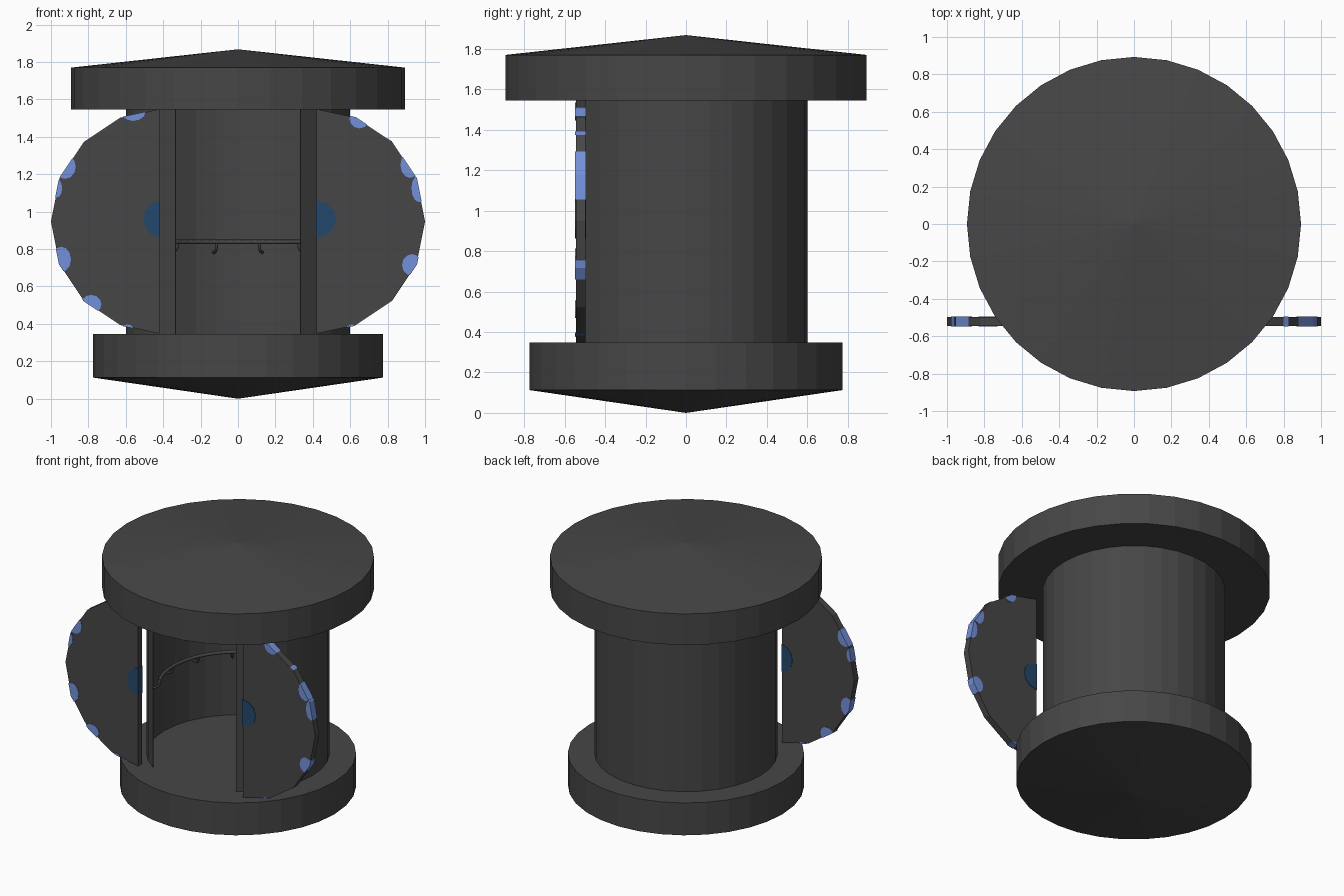
import bpy, bmesh, math
from mathutils import Vector

if "Cube" in bpy.data.objects:
    bpy.data.objects.remove(bpy.data.objects["Cube"])

def material(name, rgb):
    m = bpy.data.materials.new(name)
    m.diffuse_color = (*rgb, 1)
    m.use_nodes = True
    m.node_tree.nodes["Principled BSDF"].inputs["Base Color"].default_value = m.diffuse_color
    return m

GREY = material("charcoal", (0.062, 0.062, 0.062))
LIGHT = material("light_blue", (0.17, 0.28, 0.70))
DARK = material("deep_blue", (0.017, 0.065, 0.15))
SIDES = 32

def finish(bm, name, mat):
    bmesh.ops.recalc_face_normals(bm, faces=bm.faces)
    me = bpy.data.meshes.new(name)
    bm.to_mesh(me)
    bm.free()
    ob = bpy.data.objects.new(name, me)
    bpy.context.collection.objects.link(ob)
    me.materials.append(mat)
    return ob

def lathe(name, profile, mat):
    """Revolve an (r, z) profile around z."""
    bm = bmesh.new()
    vs = [bm.verts.new((r, 0, z)) for r, z in profile]
    es = [bm.edges.new(p) for p in zip(vs, vs[1:])]
    bmesh.ops.spin(bm, geom=vs + es, cent=(0, 0, 0), axis=(0, 0, 1),
                   angle=math.tau, steps=SIDES, use_duplicate=False)
    bmesh.ops.remove_doubles(bm, verts=bm.verts, dist=0.0005)
    return finish(bm, name, mat)

def plate(name, outline, y0, y1, mat):
    """Extrude an (x, z) outline along y."""
    bm = bmesh.new()
    a = [bm.verts.new((x, y0, z)) for x, z in outline]
    b = [bm.verts.new((x, y1, z)) for x, z in outline]
    n = len(a)
    bm.faces.new(a)
    bm.faces.new(b)
    for i in range(n):
        j = (i + 1) % n
        bm.faces.new((a[i], a[j], b[j], b[i]))
    return finish(bm, name, mat)

def clip(poly, window):
    """Clip a polygon to a convex counter-clockwise window."""
    for i, p in enumerate(window):
        q = window[(i + 1) % len(window)]
        side = lambda v: (q[0]-p[0])*(v[1]-p[1]) - (q[1]-p[1])*(v[0]-p[0])
        out = []
        for j, v in enumerate(poly):
            u = poly[j - 1]
            su, sv = side(u), side(v)
            if (su >= 0) != (sv >= 0):
                t = su / (su - sv)
                out.append((u[0] + t*(v[0]-u[0]), u[1] + t*(v[1]-u[1])))
            if sv >= 0:
                out.append(v)
        poly = out
        if not poly:
            break
    return poly

def tube(name, paths, radius):
    """Round tubes along one or more point paths."""
    cu = bpy.data.curves.new(name, 'CURVE')
    cu.dimensions = '3D'
    cu.bevel_depth = radius
    cu.bevel_resolution = 2
    cu.use_fill_caps = True
    for pts in paths:
        s = cu.splines.new('POLY')
        s.points.add(len(pts) - 1)
        for sp, p in zip(s.points, pts):
            sp.co = (*p, 1)
    cu.materials.append(GREY)
    ob = bpy.data.objects.new(name, cu)
    bpy.context.collection.objects.link(ob)

# base and roof: drums with shallow cones
lathe("base", [(0, 0.0), (0.775, 0.113), (0.775, 0.347), (0, 0.347)], GREY)
lathe("roof", [(0, 1.545), (0.893, 1.545), (0.893, 1.77), (0, 1.868)], GREY)

# cabin wall: open thin cylinder with a six-sided front gap
bm = bmesh.new()
ring = []
for k in range(SIDES - 6 + 1):
    a = math.radians(-90) + math.tau * (k + 3) / SIDES
    x, y = 0.6 * math.cos(a), 0.6 * math.sin(a)
    ring.append((bm.verts.new((x, y, 0.345)), bm.verts.new((x, y, 1.547))))
for (a, b), (c, d) in zip(ring, ring[1:]):
    bm.faces.new((a, c, d, b))
me_wall = bpy.data.meshes.new("cabin_wall")
bm.to_mesh(me_wall)
bm.free()
me_wall.materials.append(GREY)
wall = bpy.data.objects.new("cabin_wall", me_wall)
bpy.context.collection.objects.link(wall)
mod = wall.modifiers.new("thickness", 'SOLIDIFY')
mod.thickness = 0.004
mod.offset = -1

# half-disc sliding doors with blue spots on the rim and a blue grip patch
def door_outline(r):
    pts = []
    for k in range(9):
        a = math.radians(-90 + 22.5 * k)
        pts.append((max(0.4 + r * math.cos(a), 0.42 - (r - 0.6)), 0.948 + r * math.sin(a)))
    return pts

spots = {
    "left": [(.56, 1.535, .066, .05), (.925, 1.24, .058, .065), (.97, 1.125, .03, .05),
             (.945, .745, .052, .068), (.785, .505, .055, .05), (.59, .375, .03, .022)],
    "right": [(.65, 1.50, .055, .055), (.825, 1.40, .028, .025), (.92, 1.25, .052, .07),
              (.97, 1.125, .043, .075), (.93, .715, .053, .058), (.61, .375, .03, .022)],
}
for name, s in (("left", -1), ("right", 1)):
    plate(name + "_door", [(s * x, z) for x, z in door_outline(0.6)], -0.545, -0.497, GREY)
    items = [(p, LIGHT, "spot") for p in spots[name]]
    items.append(((.42, .96, .105 if s > 0 else .085, .098), DARK, "grip_patch"))
    for (cx, cz, rx, rz), mat, part in items:
        blob = [(cx + rx * math.cos(math.tau * i / 12), cz + rz * math.sin(math.tau * i / 12))
                for i in range(12)]
        cut = clip(blob, door_outline(0.603))
        if len(cut) > 2:
            plate(f"{name}_door_{part}", [(s * x, z) for x, z in cut], -0.548, -0.494, mat)

# curved handrail inside, with hooked brackets to the wall
def polar(r, deg, z):
    a = math.radians(90 + deg)
    return Vector((r * math.cos(a), r * math.sin(a), z))

tube("handrail", [[polar(0.52, -118 + 236 * i / 48, 0.838) for i in range(49)]], 0.012)
hook = [(.52, .838), (.521, .812), (.53, .795), (.55, .785), (.597, .782)]
tube("rail_brackets", [[polar(r, s * (12.75 + 26 * k), z) for r, z in hook]
                       for k in range(5) for s in (-1, 1)], 0.008)
